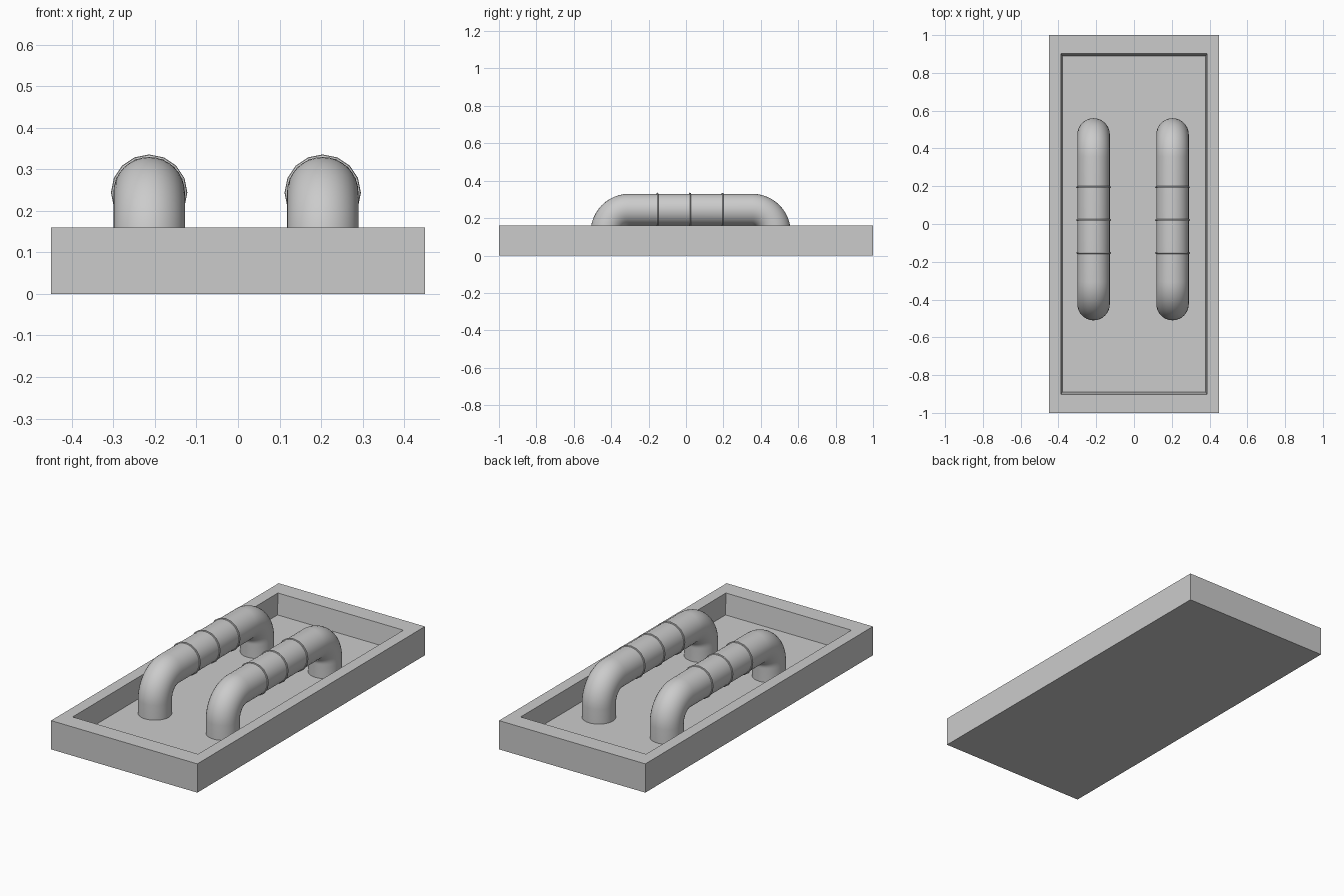
import bpy, bmesh
from math import sin, cos, pi

if "Cube" in bpy.data.objects:
    bpy.data.objects.remove(bpy.data.objects["Cube"])

R = 0.086          # pipe radius
AXIS_Z = 0.244     # height of the horizontal run
FLOOR_Z = 0.045    # tray floor
BEND = 0.12        # centreline bend radius
Y0, Y1 = -0.424, 0.474


def smooth(ob):
    bpy.ops.object.select_all(action='DESELECT')
    ob.select_set(True)
    bpy.context.view_layer.objects.active = ob
    bpy.ops.object.shade_smooth_by_angle(angle=0.7)


# Tray: box with a slightly tapered rectangular recess
def make_tray():
    bm = bmesh.new()
    loops = []
    for x, y, z in [(0.45, 1, 0), (0.45, 1, 0.16), (0.386, 0.902, 0.16), (0.379, 0.889, FLOOR_Z)]:
        loops.append([bm.verts.new((sx * x, sy * y, z))
                      for sx, sy in [(-1, -1), (1, -1), (1, 1), (-1, 1)]])
    for a, b in zip(loops, loops[1:]):
        for i in range(4):
            j = (i + 1) % 4
            bm.faces.new((a[i], a[j], b[j], b[i]))
    bm.faces.new(loops[0][::-1])
    bm.faces.new(loops[-1])
    bmesh.ops.recalc_face_normals(bm, faces=bm.faces)
    me = bpy.data.meshes.new("tray")
    bm.to_mesh(me)
    bm.free()
    bpy.context.collection.objects.link(bpy.data.objects.new("tray", me))


# Bent pipe: swept circle along a staple-shaped path
def make_pipe(name, x):
    n = 12
    zc = AXIS_Z - BEND
    arc = [(i / n) * pi / 2 for i in range(n + 1)]
    pts = [(Y0, FLOOR_Z - 0.005)]
    pts += [(Y0 + BEND - BEND * cos(a), zc + BEND * sin(a)) for a in arc]
    pts += [(Y1 - BEND + BEND * cos(a), zc + BEND * sin(a)) for a in reversed(arc)]
    pts += [(Y1, FLOOR_Z - 0.005)]
    cu = bpy.data.curves.new(name, 'CURVE')
    cu.dimensions = '3D'
    cu.bevel_depth = R
    cu.bevel_resolution = 14
    cu.use_fill_caps = True
    sp = cu.splines.new('POLY')
    sp.points.add(len(pts) - 1)
    for p, (y, z) in zip(sp.points, pts):
        p.co = (x, y, z, 1)
    ob = bpy.data.objects.new(name, cu)
    bpy.context.collection.objects.link(ob)
    bpy.ops.object.select_all(action='DESELECT')
    ob.select_set(True)
    bpy.context.view_layer.objects.active = ob
    bpy.ops.object.convert(target='MESH')
    smooth(bpy.context.view_layer.objects.active)


# Thin 16-sided joint ring
def make_ring(name, x, y):
    bpy.ops.mesh.primitive_torus_add(major_segments=16, minor_segments=8,
                                     major_radius=0.0865, minor_radius=0.0055,
                                     location=(x, y, AXIS_Z), rotation=(pi / 2, 0, 0))
    ob = bpy.context.object
    ob.name = name
    smooth(ob)


make_tray()
for side, x in [("left", -0.214), ("right", 0.204)]:
    make_pipe(side + "_pipe", x)
    for k, y in enumerate((-0.153, 0.021, 0.195)):
        make_ring(f"{side}_joint_ring_{k + 1}", x, y)
